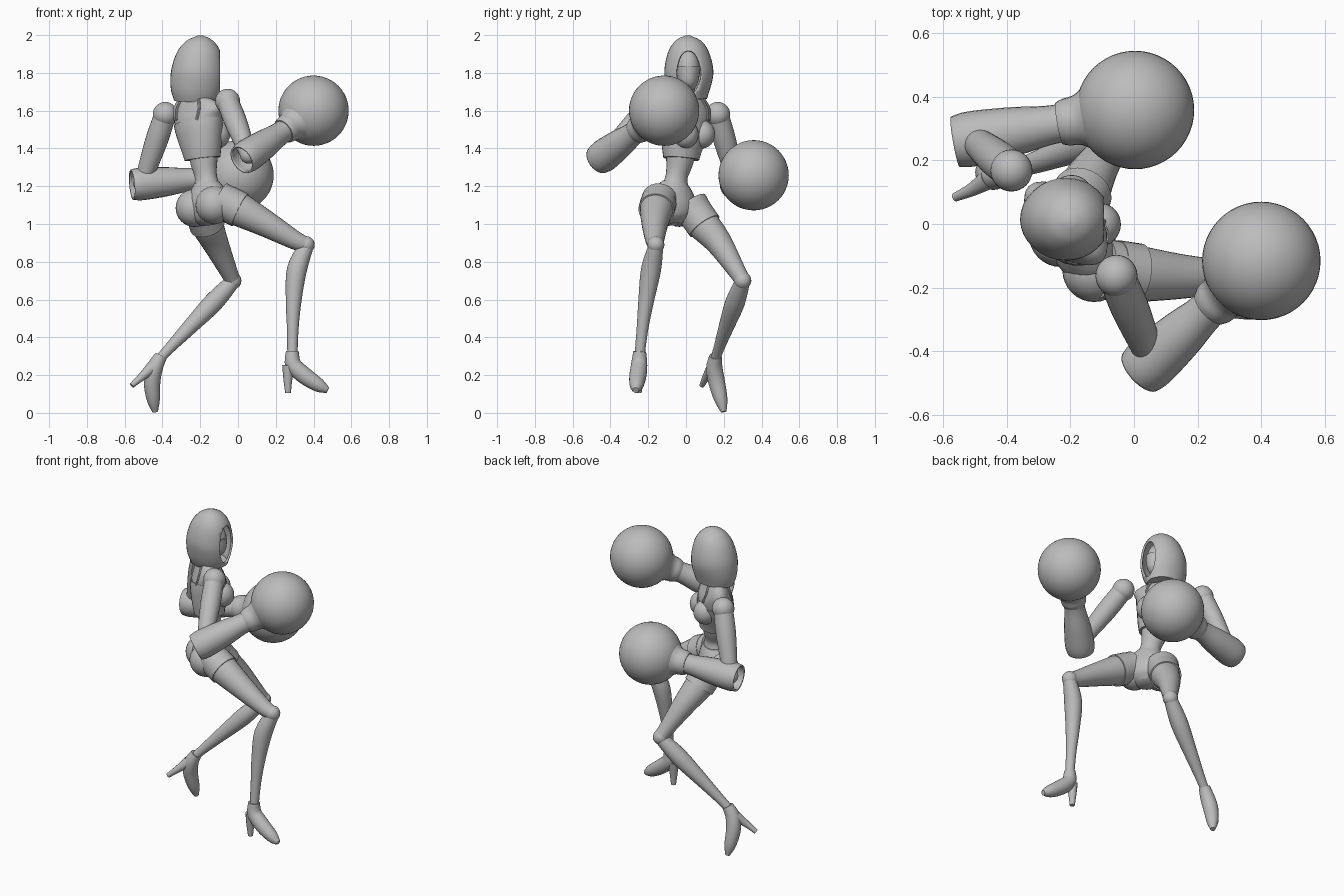
import bpy, bmesh, math
from mathutils import Vector, Matrix

cube = bpy.data.objects.get("Cube")
if cube:
    bpy.data.objects.remove(cube, do_unlink=True)

grey = bpy.data.materials.new("plain_grey")
grey.use_nodes = True
grey.diffuse_color = (0.5, 0.5, 0.5, 1)
grey.node_tree.nodes["Principled BSDF"].inputs["Base Color"].default_value = (0.5, 0.5, 0.5, 1)


def finish(name, bm, angle=40):
    bmesh.ops.recalc_face_normals(bm, faces=bm.faces)
    mesh = bpy.data.meshes.new(name)
    bm.to_mesh(mesh)
    bm.free()
    mesh.materials.append(grey)
    obj = bpy.data.objects.new(name, mesh)
    bpy.context.collection.objects.link(obj)
    bpy.ops.object.select_all(action='DESELECT')
    obj.select_set(True)
    bpy.context.view_layer.objects.active = obj
    bpy.ops.object.shade_smooth_by_angle(angle=math.radians(angle))
    return obj


def smooth_path(rings, steps=4):
    """Spline through rings given as (x, y, z, radius_u, radius_v)."""
    rings = [tuple(r) + (r[3],) * (5 - len(r)) for r in rings]
    out = []
    last = len(rings) - 1
    for i in range(last):
        a, b, c, d = (rings[max(i - 1, 0)], rings[i], rings[i + 1], rings[min(i + 2, last)])
        for s in range(steps):
            t = s / steps
            out.append([q + 0.5 * t * (r - p + t * (2 * p - 5 * q + 4 * r - w + t * (3 * (q - r) + w - p)))
                        for p, q, r, w in zip(a, b, c, d)])
    return out + [list(rings[-1])]


def loft(name, rings, ref=(0, 1, 0), sides=24, caps=True, steps=4, cut_x=None, wall=0):
    """Skin elliptical rings along a smooth path."""
    rings = smooth_path(rings, steps)
    centres = [Vector(r[:3]) for r in rings]
    bm = bmesh.new()
    loops = []
    for i, r in enumerate(rings):
        t = (centres[min(i + 1, len(rings) - 1)] - centres[max(i - 1, 0)]).normalized()
        u = Vector(ref)
        u = (u - t * u.dot(t)).normalized()
        v = t.cross(u)
        loops.append([bm.verts.new(centres[i] + u * r[3] * math.cos(k * math.tau / sides)
                                   + v * r[4] * math.sin(k * math.tau / sides)) for k in range(sides)])
    for lo, hi in zip(loops, loops[1:]):
        for k in range(sides):
            n = (k + 1) % sides
            bm.faces.new((lo[k], lo[n], hi[n], hi[k]))
    if caps:
        bm.faces.new(loops[0][::-1])
        bm.faces.new(loops[-1])
    if cut_x is not None:
        bmesh.ops.bisect_plane(bm, geom=bm.verts[:] + bm.edges[:] + bm.faces[:],
                               plane_co=(cut_x, 0, 0), plane_no=(1, 0, 0), clear_outer=True)
    obj = finish(name, bm)
    if wall:
        mod = obj.modifiers.new("wall", 'SOLIDIFY')
        mod.thickness = wall
        mod.offset = -1
    return obj


def ball(name, centre, radii, turn=0, segs=32):
    if not isinstance(radii, tuple):
        radii = (radii,) * 3
    bm = bmesh.new()
    m = Matrix.Translation(centre) @ Matrix.Rotation(turn, 4, 'Z') @ Matrix.Diagonal((*radii, 1))
    bmesh.ops.create_uvsphere(bm, u_segments=segs, v_segments=segs // 2, radius=1, matrix=m)
    return finish(name, bm)


# Head: neck, face with mask, open hood
loft("neck", [(-.21, 0, 1.6, .05), (-.205, .005, 1.68, .042), (-.195, .01, 1.76, .042)])
ball("face", (-.18, .012, 1.82), (.075, .062, .105))
loft("face_mask", [(-.17, .012, 1.71, .03, .03), (-.172, .012, 1.75, .068, .052),
                   (-.178, .012, 1.83, .08, .066)], ref=(1, 0, 0))
loft("hood", [(-.22, .02, 1.655, .118, .092), (-.22, .015, 1.72, .137, .115), (-.213, .015, 1.81, .14, .13),
              (-.203, .012, 1.91, .115, .108), (-.2, .01, 1.97, .07, .068), (-.2, .01, 1.997, .015, .015)],
     ref=(1, 0, 0), sides=32, cut_x=-.095, wall=.012)

# Torso: upper chest, fitted vest, abdomen, pelvis
SIDE = Vector((.7071, -.7071, 0))
FRONT = Vector((.7071, .7071, 0))
chest = [(-.2, -.015, 1.46, .125, .1), (-.21, 0, 1.55, .15, .1), (-.215, .002, 1.61, .165, .08),
         (-.215, .002, 1.66, .125, .06), (-.21, .002, 1.69, .055, .045)]
vest = [(-.188, -.025, 1.345, .1, .09), (-.195, -.02, 1.41, .118, .1), (-.205, -.008, 1.49, .14, .108),
        (-.21, 0, 1.54, .152, .105)]
loft("upper_chest", chest, ref=SIDE)
loft("vest", vest, ref=SIDE)
loft("abdomen", [(-.185, -.025, 1.4, .085, .08), (-.18, -.035, 1.32, .073, .068), (-.17, -.05, 1.25, .06, .057),
                 (-.165, -.056, 1.2, .075, .066)], ref=SIDE)
loft("pelvis", [(-.167, -.054, 1.215, .074, .066), (-.163, -.062, 1.17, .115, .085), (-.16, -.07, 1.11, .14, .1),
                (-.155, -.065, 1.04, .11, .09), (-.15, -.06, 1.0, .05, .05)], ref=(.55, -.83, 0))
for label, s in (("right", 1), ("left", -1)):
    mid = Vector((-.2, -.005, 1.475)) + FRONT * .065 + SIDE * .062 * s
    ball(label + "_bust", mid, (.07, .068, .075), math.pi / 4)
    # Shoulder straps running from the vest over the front and back
    for place, f in (("front", 1), ("back", -1)):
        path = []
        for x, y, z, a, b in chest[1:4]:
            p = Vector((x, y, z)) + SIDE * a * .5 * s + FRONT * b * .87 * f
            path.append((*p, .008))
        loft(f"{label}_{place}_strap", path, ref=SIDE, sides=8)
ball("right_buttock", (-.125, -.145, 1.1), .1)
ball("left_buttock", (-.23, -.035, 1.085), .1)


# Arms: shoulder ball, upper arm, hollow forearm guard, ball glove
def arm(label, shoulder, elbow, glove):
    s, e, g = Vector(shoulder), Vector(elbow), Vector(glove)

    def along(t, r):
        return (*e.lerp(g, t), r)
    joint = e.lerp(g, .06)
    ball(label + "_shoulder", s, .066)
    loft(label + "_upper_arm", [(*s.lerp(joint, t), r) for t, r in
                                ((.05, .058), (.35, .06), (.7, .052), (1, .042))])
    ball(label + "_elbow", joint, .046)
    loft(label + "_forearm_guard", [along(t, r) for t, r in
                                    ((-.04, .08), (.06, .087), (.3, .077), (.5, .062), (.66, .06))],
         caps=False, wall=.01)
    loft(label + "_forearm", [along(.06, .04), along(.3, .055), along(.6, .05)])
    loft(label + "_glove_cuff", [along(t, r) for t, r in
                                 ((.56, .066), (.6, .074), (.67, .08), (.74, .105))])
    ball(label + "_glove", g, .186, segs=48)


arm("right", (-.055, -.163, 1.65), (.035, -.45, 1.35), (.4, -.116, 1.6))
arm("left", (-.385, .168, 1.58), (-.54, .262, 1.21), (.003, .358, 1.258))


# Legs: thigh, shorts hem, knee, calf, heeled shoe
def leg(label, thigh, calf, foot, heel):
    loft(label + "_thigh", thigh)
    a, b = Vector(thigh[0]), Vector(thigh[1])
    hem = [(*(Vector(thigh[1][:3]) + (Vector(thigh[1][:3]) - Vector(thigh[0][:3])) * t), thigh[1][3] + .006)
           for t in (-.6, 0, .12)]
    loft(label + "_shorts_hem", hem)
    ball(label + "_knee", thigh[-1][:3], .046, segs=20)
    loft(label + "_calf", calf)
    loft(label + "_shoe", foot)
    loft(label + "_shoe_heel", heel, sides=12)


leg("right",
    [(-.1, -.14, 1.13, .095), (0, -.155, 1.08, .09), (.15, -.165, 1.0, .07), (.3, -.165, .915, .05),
     (.36, -.16, .89, .042)],
    [(.36, -.16, .88, .04), (.312, -.185, .76, .053), (.295, -.21, .6, .042), (.29, -.23, .45, .031),
     (.288, -.245, .31, .027)],
    [(.288, -.245, .325, .034), (.293, -.248, .255, .043), (.355, -.255, .195, .045), (.43, -.262, .145, .036),
     (.475, -.266, .12, .016)],
    [(.268, -.248, .25, .034), (.264, -.25, .18, .024), (.265, -.25, .105, .015)])
leg("left",
    [(-.2, .02, 1.1, .1), (-.165, .09, 1.0, .088), (-.12, .175, .9, .07), (-.05, .27, .75, .047),
     (-.028, .3, .7, .042)],
    [(-.033, .298, .69, .04), (-.13, .26, .585, .052), (-.25, .215, .46, .041), (-.36, .175, .345, .029),
     (-.415, .155, .285, .026)],
    [(-.408, .157, .3, .033), (-.44, .15, .24, .043), (-.455, .162, .165, .044), (-.448, .185, .07, .035),
     (-.438, .2, .006, .015)],
    [(-.455, .142, .24, .034), (-.505, .11, .195, .022), (-.562, .084, .145, .014)])
